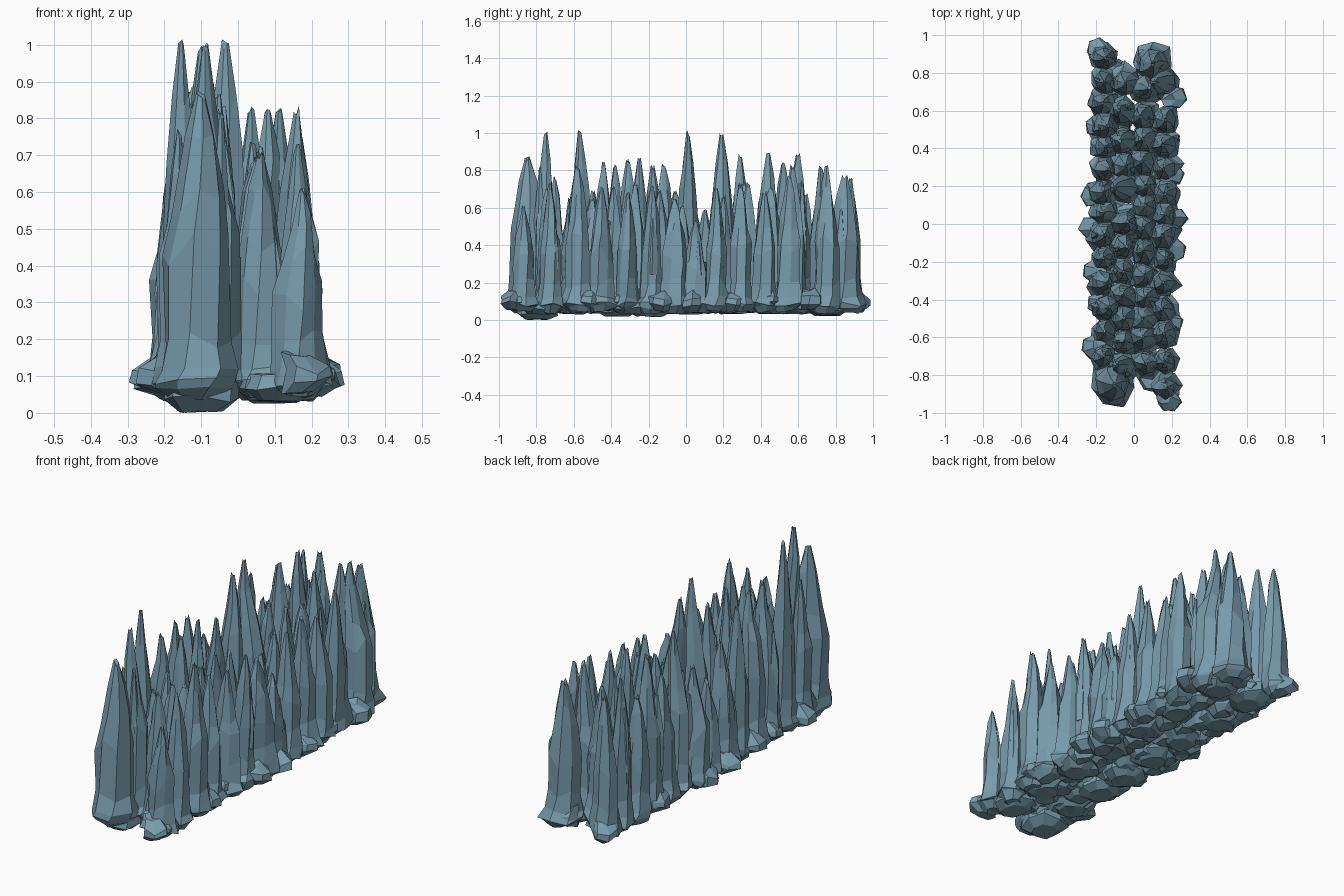
import bpy, bmesh, math, random

rng = random.Random(7)
mat = bpy.data.materials.new("slate_blue")
mat.diffuse_color = (0.19, 0.33, 0.41, 1)

# Lofted stack of jagged rings (cx, cy, z, rx, ry, z jitter) -> one faceted rock
def loft(name, rings, sides=7, jitter=0.13, twist=0.12):
    bm = bmesh.new()
    phase = rng.uniform(0, 6.28)
    shape = [rng.uniform(1 - jitter, 1 + jitter) for _ in range(sides)]
    loops = []
    for i, (cx, cy, z, rx, ry, dz) in enumerate(rings):
        loop = []
        for k in range(sides):
            a = phase + i * twist + 2 * math.pi * k / sides
            s = shape[k] * rng.uniform(1 - jitter * 0.6, 1 + jitter * 0.6)
            loop.append(bm.verts.new((cx + rx * s * math.cos(a), cy + ry * s * math.sin(a),
                                      max(0, z + rng.uniform(-dz, dz)))))
        loops.append(loop)
    for lo, hi in zip(loops, loops[1:]):
        for k in range(sides):
            n = (k + 1) % sides
            bm.faces.new((lo[k], lo[n], hi[n], hi[k]))
    bm.faces.new(loops[0][::-1])
    bm.faces.new(loops[-1])
    bmesh.ops.triangulate(bm, faces=[f for f in bm.faces if len(f.verts) > 4])
    bmesh.ops.recalc_face_normals(bm, faces=bm.faces)
    me = bpy.data.meshes.new(name)
    bm.to_mesh(me)
    bm.free()
    me.materials.append(mat)
    ob = bpy.data.objects.new(name, me)
    bpy.context.collection.objects.link(ob)

# Spire: flared stone foot, straight shaft, tapering slanted point, plus a ragged side shard
def spire(name, x, y, h, tip=None, big=1.0):
    r = rng.uniform(0.056, 0.066) * big
    tx = tip if tip is not None else x + rng.uniform(-0.012, 0.012)
    fx = x + (-1 if x < 0 else 1) * rng.uniform(-0.005, 0.012)
    fy = y + rng.uniform(-0.015, 0.015)
    fz = rng.uniform(0.035, 0.05)
    sx, sy = [rng.uniform(0.94, 1.1) * r for _ in range(2)]
    mx = (x + tx) / 2
    loft(name, [(fx, fy, fz, 0.65 * sx, 0.8 * sy, 0.008),
                (fx, fy, fz + 0.03, 1.2 * sx, 1.3 * sy, 0.012),
                (fx, fy, 0.085, 1.35 * sx, 1.45 * sy, 0.014),
                (x, y, 0.12, 1.2 * sx, 1.25 * sy, 0.014),
                (x, y, 0.2, 1.03 * sx, 1.03 * sy, 0.03),
                (x, y, 0.5 * h, sx, sy, 0.05),
                (mx, y, 0.66 * h, 0.76 * sx, 0.76 * sy, 0.05),
                (tx, y, 0.83 * h, 0.45 * sx, 0.48 * sy, 0.03),
                (tx, y, h - 0.022, 0.14 * sx, 0.16 * sy, 0.018)], jitter=0.15)
    if rng.random() < 0.55:
        a, top = rng.uniform(0, 6.28), h * rng.uniform(0.7, 0.82)
        c, s = math.cos(a), math.sin(a)
        loft(name + "_shard", [(x + .5 * r * c, y + .5 * r * s, 0.25, .5 * r, .5 * r, 0.01),
                               (x + .55 * r * c, y + .55 * r * s, 0.5 * h, .5 * r, .5 * r, 0.03),
                               (x + .52 * r * c, y + .52 * r * s, top, .1 * r, .1 * r, 0.012)],
             sides=5)

# Four staggered rows: (y, height[, x of tip]) for each spire
rows = {
    "outer_left_spire": (-0.16, [(-.7, .78), (-.57, 1.02, -.155), (-.44, .85, -.13),
        (-.31, .87, -.14), (-.18, .84), (-.06, .7), (.06, .56), (.17, .66), (.29, .9, -.13),
        (.41, .72), (.52, .85, -.14), (.64, .7), (.75, .82), (.88, .78)]),
    "inner_left_spire": (-0.05, [(-.75, 1.01, -.09), (-.62, .66), (-.5, .7), (-.38, .84),
        (-.25, .88), (-.12, .85), (.01, 1.02, -.035), (.19, 1.01, -.1), (.31, .75),
        (.44, .9, -.075), (.6, .91, -.08), (.75, .75)]),
    "inner_right_spire": (0.055, [(-.74, .72), (-.6, .7), (-.5, .66), (-.39, .72), (-.27, .74),
        (-.14, .7), (-.02, .62), (.1, .6), (.2, .68), (.33, .74), (.45, .72), (.57, .84, .035),
        (.72, .83, .08)]),
    "outer_right_spire": (0.16, [(-.87, .62), (-.73, .74), (-.58, .84), (-.45, .72), (-.31, .7),
        (-.18, .74), (-.06, .66), (.05, .54), (.16, .72), (.29, .74), (.42, .7), (.55, .78),
        (.75, .84, .11)]),
}
for name, (x, pts) in rows.items():
    for i, p in enumerate(pts):
        spire(f"{name}_{i + 1}", x + rng.uniform(-0.008, 0.008), *p)

# Broad spires closing the ends of the two columns
spire("front_end_spire", -0.11, -0.85, 0.88, -0.1, 1.45)
spire("back_end_spire", 0.1, 0.85, 0.78, 0.1, 1.4)

# Angular stones jutting out around the foot
edge = [(-.2, .52), (-.225, .15), (-.228, -.02), (-.215, -.25), (-.222, -.65), (-.19, .93),
        (-.19, -.42), (.22, .67), (.185, .45), (.205, .26), (.222, .03), (.217, -.14),
        (.205, -.52), (.19, -.88), (.19, -.935), (.15, -.33), (.06, .88)]
for i, (x, y) in enumerate(edge):
    r = 0.062
    z = rng.uniform(0.085, 0.105)
    loft(f"base_stone_{i + 1}", [(x * 0.85, y * 0.985, z - 0.04, 0.7 * r, 0.7 * r, 0.01),
                                 (x, y, z - 0.01, r, r, 0.014),
                                 (x, y, z + 0.018, 0.9 * r, 0.95 * r, 0.016),
                                 (x * 0.82, y * 0.98, z + 0.06, 0.6 * r, 0.6 * r, 0.014)],
         sides=6, jitter=0.07)

# Overlapping tilted slabs hanging below the two columns
slabs = [(-.1, -.8, .0), (-.11, -.6, .03), (-.1, -.37, .015), (-.1, -.19, .015), (-.11, .02, .03),
         (-.1, .24, .03), (-.12, .5, .03), (-.1, .76, .02), (.11, -.78, .03), (.1, -.55, .035),
         (.11, -.3, .03), (.1, -.05, .035), (.11, .2, .035), (.1, .45, .03), (.1, .76, .025)]
for i, (x, y, z) in enumerate(slabs):
    loft(f"base_slab_{i + 1}", [(x, y, z + 0.003, 0.06, 0.065, 0.004),
                                (x, y, z + 0.035, 0.105, 0.115, 0.014),
                                (x, y, 0.1, 0.1, 0.1, 0.012)], sides=8, jitter=0.1)
